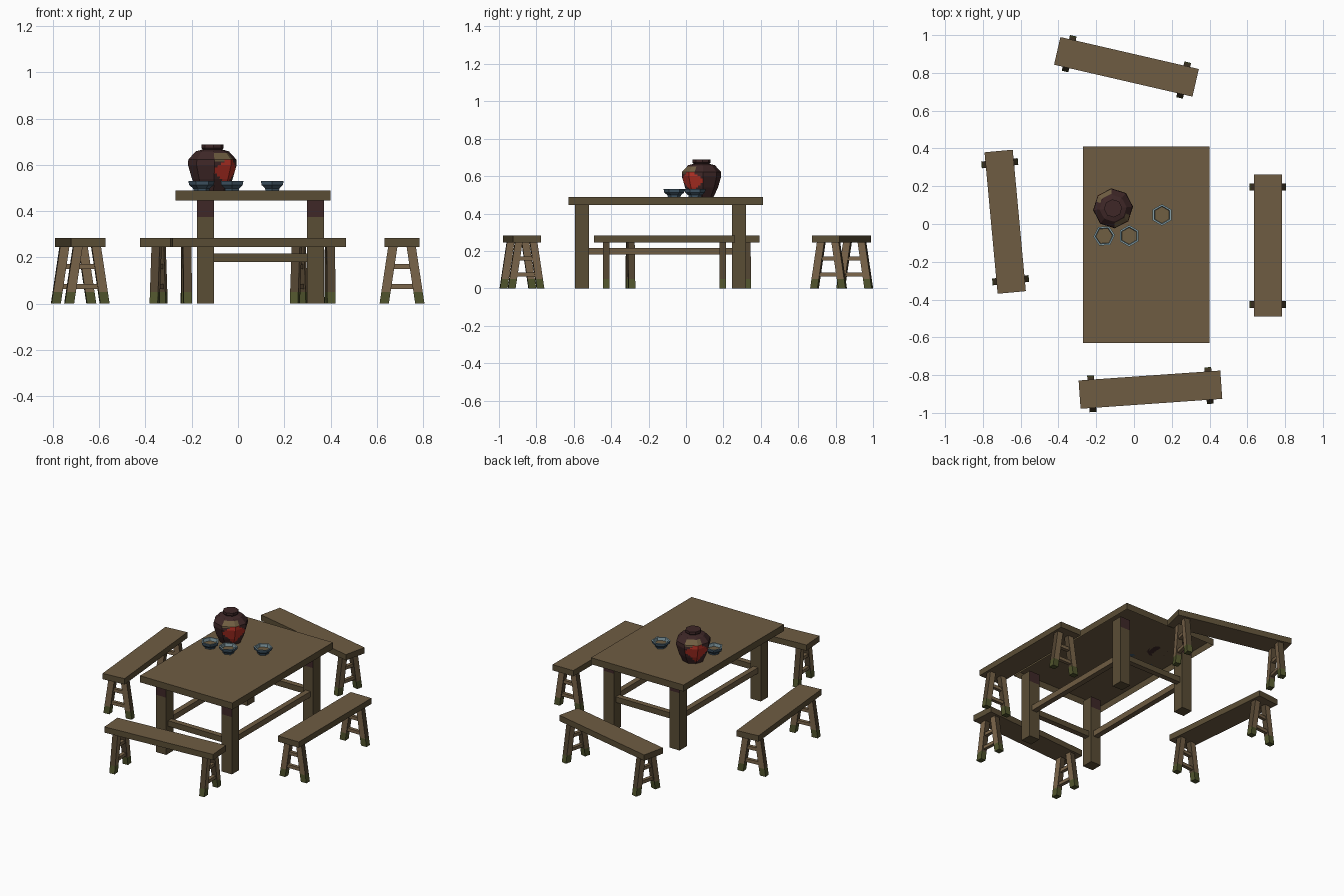
import bpy, bmesh, math
from mathutils import Vector

if "Cube" in bpy.data.objects:
    bpy.data.objects.remove(bpy.data.objects["Cube"])


def mat(name, r, g, b):
    lin = [((c / 255 + 0.055) / 1.055) ** 2.4 for c in (r, g, b)]
    m = bpy.data.materials.new(name)
    m.diffuse_color = (*lin, 1)
    m.use_nodes = True
    m.node_tree.nodes["Principled BSDF"].inputs["Base Color"].default_value = m.diffuse_color
    return m


WOOD = mat("wood", 110, 92, 66)
EDGE = mat("dark wood edge", 90, 77, 53)
LIGHT = mat("light leg wood", 122, 101, 74)
SHADE = mat("shaded leg wood", 82, 68, 49)
MOSS = mat("moss", 80, 84, 44)
MAROON = mat("dark maroon", 62, 39, 39)
RED = mat("red label", 178, 48, 36)
TAN = mat("faded tan", 112, 94, 66)
GLAZE = mat("blue grey glaze", 66, 88, 104)
RIM = mat("pale blue rim", 132, 158, 166)


def loft(name, rings, mats, rule=None, loc=(0, 0, 0), rot=0, cuts=0, open_base=False):
    """Skin a stack of equal-sized rings, cap the ends, colour by rule(normal, centre)."""
    bm = bmesh.new()
    rows = [[bm.verts.new(p) for p in ring] for ring in rings]
    n = len(rows[0])
    for a, b in zip(rows, rows[1:]):
        for i in range(n):
            j = (i + 1) % n
            bm.faces.new((a[i], a[j], b[j], b[i]))
    base = bm.faces.new(rows[0][::-1])
    bm.faces.new(rows[-1])
    bmesh.ops.recalc_face_normals(bm, faces=bm.faces)
    if open_base:
        bm.faces.remove(base)
    if cuts:
        sides = [f for f in bm.faces if len(f.verts) == 4]
        edges = list({e for f in sides for e in f.edges})
        bmesh.ops.subdivide_edges(bm, edges=edges, cuts=cuts, use_grid_fill=True)
    bm.normal_update()
    if rule:
        for f in bm.faces:
            f.material_index = rule(f.normal, f.calc_center_median())
    me = bpy.data.meshes.new(name)
    bm.to_mesh(me)
    bm.free()
    for m in mats:
        me.materials.append(m)
    ob = bpy.data.objects.new(name, me)
    ob.location = loc
    ob.rotation_euler[2] = math.radians(rot)
    bpy.context.collection.objects.link(ob)
    return ob


def rect(cx, cy, z, sx, sy):
    return [(cx + a * sx / 2, cy + b * sy / 2, z)
            for a, b in ((-1, -1), (1, -1), (1, 1), (-1, 1))]


def box(name, cx, cy, z0, z1, sx, sy, mats, rule=None, **kw):
    return loft(name, [rect(cx, cy, z0, sx, sy), rect(cx, cy, z1, sx, sy)], mats, rule, **kw)


def revolve(profile, n, phase):
    return [[(r * math.cos(math.radians(phase) + math.tau * i / n),
              r * math.sin(math.radians(phase) + math.tau * i / n), z)
             for i in range(n)] for r, z in profile]


def plank(n, c):
    return 0 if abs(n.z) > 0.5 else 1


# Table: top, four legs, four rails
box("table_top", 0.065, -0.109, 0.445, 0.488, 0.67, 1.04, [WOOD, EDGE], plank, open_base=True)
LX, LY = (-0.141, 0.335), (-0.557, 0.283)
for x in LX:
    for y in LY:
        loft("table_leg", [rect(x, y, z, 0.074, 0.075) for z in (0, 0.375, 0.445)],
             [EDGE, MAROON],
             lambda n, c: 1 if c.z > 0.375 and abs(n.y) > 0.5 else 0)
for x in LX:
    box("table_side_rail", x, sum(LY) / 2, 0.18, 0.217, 0.035, LY[1] - LY[0] - 0.07, [WOOD])
for y in LY:
    box("table_end_rail", sum(LX) / 2, y, 0.18, 0.217, LX[1] - LX[0] - 0.07, 0.035, [WOOD, EDGE], plank)


# Benches: seat, splayed legs with mossy feet, two rungs at each end
def leg_rule(n, c):
    if c.z < 0.05:
        return 2
    return 0 if abs(n.x) > 0.5 else 1


def bench(x, y, rot):
    kw = dict(loc=(x, y, 0), rot=rot)
    box("bench_seat", 0, 0, 0.245, 0.283, 0.752, 0.15, [WOOD, EDGE], plank, **kw)
    for e in (-0.311, 0.311):
        for s in (-1, 1):
            loft("bench_leg",
                 [rect(e, s * (0.077 - 0.037 * z / 0.245), z, 0.036, 0.04)
                  for z in (0, 0.05, 0.245)],
                 [LIGHT, SHADE, MOSS], leg_rule, **kw)
        for z, w in ((0.063, 0.11), (0.15, 0.08)):
            box("bench_rung", e, 0, z, z + 0.021, 0.022, w, [LIGHT], **kw)


for b in ((0.087, -0.877, 4), (-0.682, 0.012, 95.3), (0.709, -0.115, 90), (-0.04, 0.832, -13)):
    bench(*b)


# Jar: eight-sided, with a red label on two opposite corners and faded glaze above
def jar_rule(n, c):
    ang = math.degrees(math.atan2(c.y, c.x))
    if abs(n.z) > 0.95:
        return 0
    for mid in (-40, 140):
        d = (ang - mid + 180) % 360 - 180
        if abs(d / 46) + abs((c.z - 0.085) / 0.062) < 1.1 and c.z < 0.135:
            return 1
        if 0.125 < c.z < 0.165 and abs(d + 10) < 32:
            return 2
    return 0


JAR = [(0.064, 0), (0.088, 0.05), (0.106, 0.112), (0.104, 0.135), (0.072, 0.17),
       (0.042, 0.178), (0.048, 0.184), (0.048, 0.2)]
loft("jar", revolve(JAR, 8, 5), [MAROON, RED, TAN], jar_rule, loc=(-0.111, 0.083, 0.488), cuts=4)


# Bowls: six-sided, pale rim, filled with tan liquid
def bowl_rule(n, c):
    if n.z > 0.95 and c.z < 0.035:
        return 2
    return 1 if n.z > 0 else 0


BOWL = [(0.034, 0), (0.036, 0.01), (0.053, 0.024), (0.057, 0.042),
        (0.047, 0.042), (0.044, 0.022)]
for x, y, ph in ((-0.158, -0.063, 4), (-0.026, -0.063, 30), (0.148, 0.048, 30)):
    loft("bowl", revolve(BOWL, 6, ph), [GLAZE, RIM, TAN], bowl_rule, loc=(x, y, 0.488))
